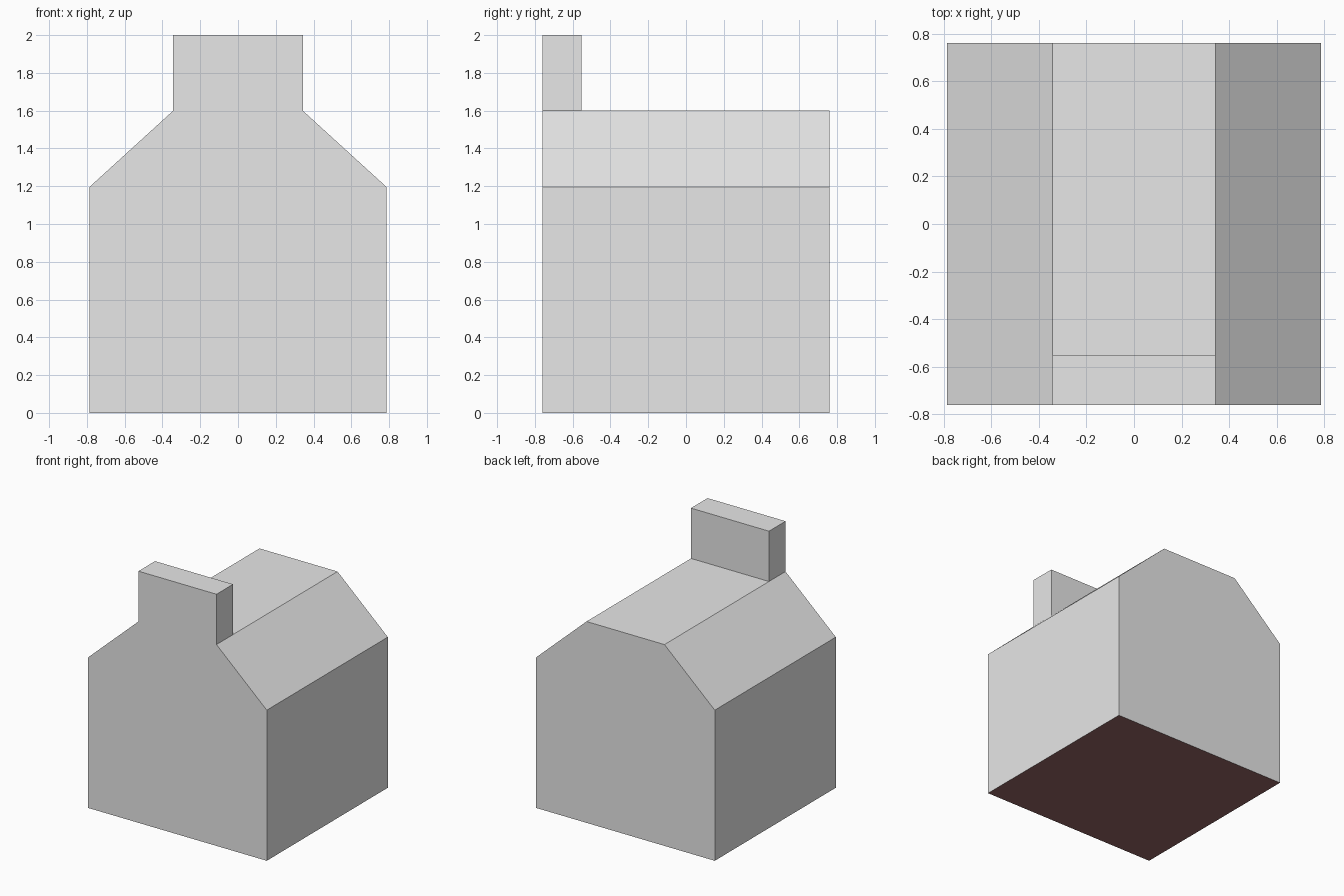
import bpy, bmesh

if "Cube" in bpy.data.objects:
    bpy.data.objects.remove(bpy.data.objects["Cube"])


def flat_colour(name, rgb):
    mat = bpy.data.materials.new(name)
    mat.diffuse_color = (*rgb, 1)
    mat.use_nodes = True
    mat.node_tree.nodes["Principled BSDF"].inputs["Base Color"].default_value = mat.diffuse_color
    return mat


grey = flat_colour("light grey", (0.8, 0.8, 0.8))
brown = flat_colour("dark red brown", (0.30, 0.135, 0.135))


def extrude_profile(name, profile, y0, y1):
    """Extrude a closed x-z profile along y; the underside is brown."""
    bm = bmesh.new()
    face = bm.faces.new([bm.verts.new((x, y0, z)) for x, z in profile])
    out = bmesh.ops.extrude_face_region(bm, geom=[face], use_keep_orig=True)
    verts = [v for v in out["geom"] if isinstance(v, bmesh.types.BMVert)]
    bmesh.ops.translate(bm, verts=verts, vec=(0, y1 - y0, 0))
    bmesh.ops.recalc_face_normals(bm, faces=bm.faces)
    for f in bm.faces:
        f.material_index = 1 if f.normal.z < -0.9 else 0
    mesh = bpy.data.meshes.new(name)
    bm.to_mesh(mesh)
    bm.free()
    mesh.materials.append(grey)
    mesh.materials.append(brown)
    obj = bpy.data.objects.new(name, mesh)
    bpy.context.collection.objects.link(obj)
    return obj


W, D, R = 0.785, 0.76, 0.343   # half width, half depth, half ridge width

# House body with sloped, flat-topped roof
extrude_profile("house_body",
                [(-W, 0), (W, 0), (W, 1.197), (R, 1.6), (-R, 1.6), (-W, 1.197)],
                -D, D)

# Raised parapet flush with the front wall, standing on the roof
parapet = extrude_profile("front_parapet",
                          [(-R, 1.6), (R, 1.6), (R, 2.0), (-R, 2.0)],
                          -D, -0.552)
for p in parapet.data.polygons:
    p.material_index = 0
